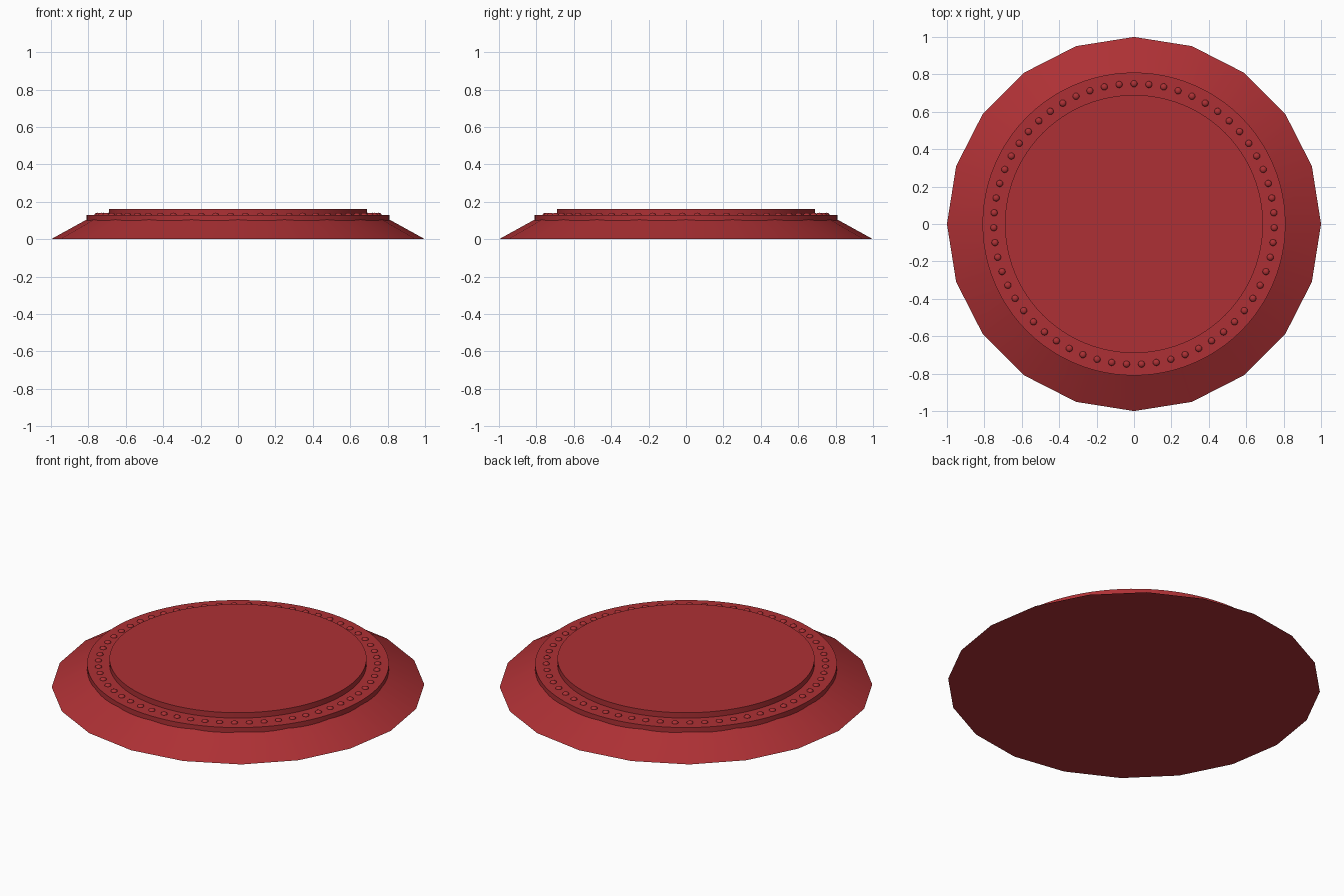
import bpy
from math import sin, cos, radians, tau

if "Cube" in bpy.data.objects:
    bpy.data.objects.remove(bpy.data.objects["Cube"])

red = bpy.data.materials.new("red")
red.diffuse_color = (0.42, 0.03, 0.035, 1)
red.use_nodes = True
red.node_tree.nodes["Principled BSDF"].inputs["Base Color"].default_value = red.diffuse_color


def finish(name, angle=30):
    ob = bpy.context.object
    ob.name = name
    ob.data.materials.append(red)
    bpy.ops.object.shade_smooth_by_angle(angle=radians(angle))
    return ob


def disc(name, sides, r1, r2, z1, z2):
    bpy.ops.mesh.primitive_cone_add(vertices=sides, radius1=r1, radius2=r2,
                                    depth=z2 - z1, location=(0, 0, (z1 + z2) / 2))
    return finish(name, 25)


# Sloping twenty-sided foot, running up under the rim
disc("sloped_base", 20, 1.0, 0.777, 0, 0.123)
# Round rim and raised centre plate
disc("rim_disc", 96, 0.81, 0.81, 0.09, 0.13)
disc("top_plate", 96, 0.69, 0.69, 0.12, 0.162)

# Ring of flattened studs on the rim, starting at the back
COUNT, RADIUS = 59, 0.75
bpy.ops.mesh.primitive_uv_sphere_add(segments=16, ring_count=8, radius=0.018)
bpy.context.object.scale.z = 0.65
bpy.ops.object.transform_apply(location=False, rotation=False, scale=True)
stud = finish("stud", 60)
for i in range(COUNT):
    ob = stud if i == 0 else stud.copy()
    if i:
        ob.name = f"stud_{i}"
        bpy.context.collection.objects.link(ob)
    a = tau * i / COUNT
    ob.location = (RADIUS * sin(a), RADIUS * cos(a), 0.13)
